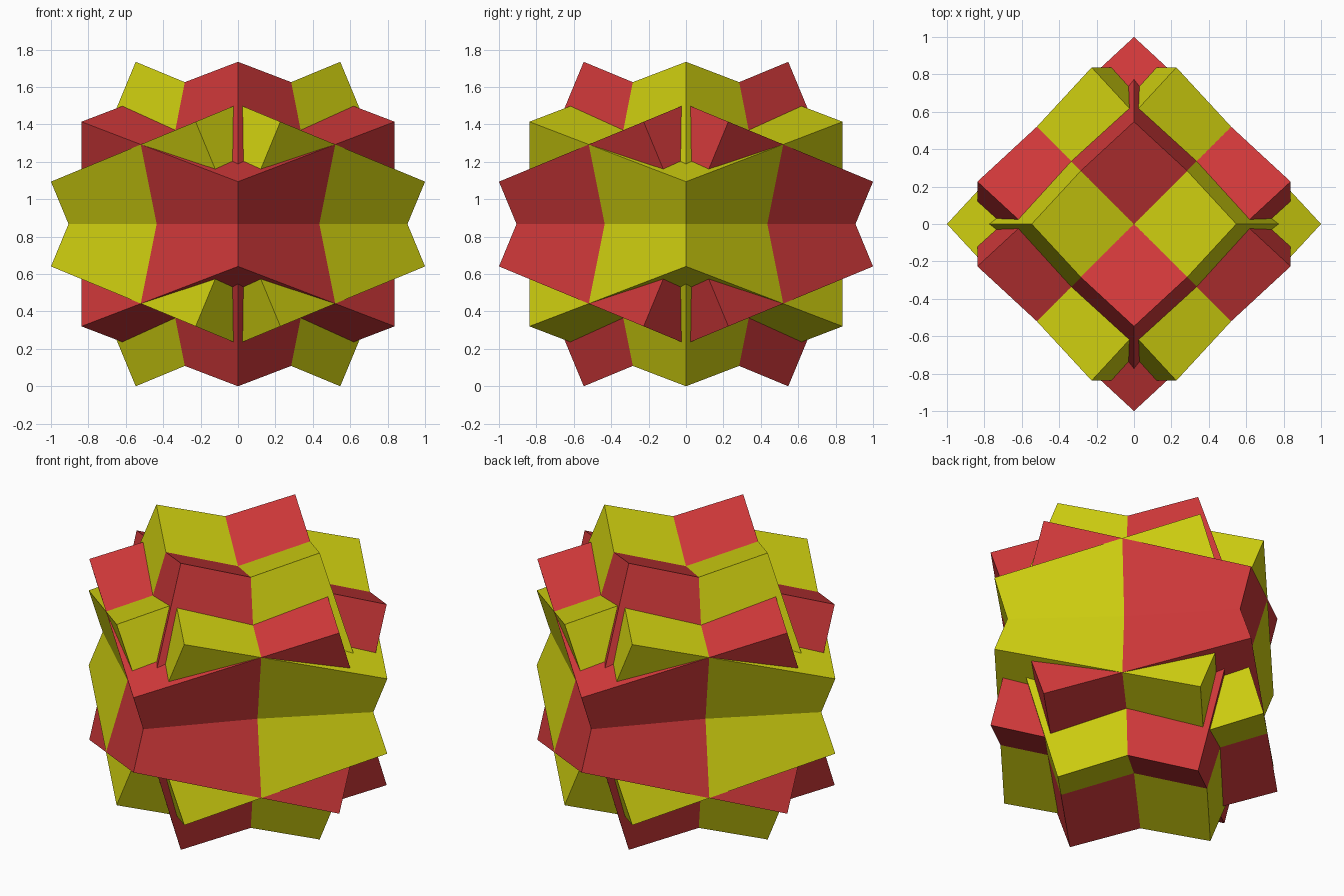
import bpy
import math
from mathutils import Matrix

if "Cube" in bpy.data.objects:
    bpy.data.objects.remove(bpy.data.objects["Cube"])

TILT = math.radians(22.5)
# Circumradius chosen so the outermost corners land at exactly 1 unit from the axis
RADIUS = 1 / math.sin(TILT + math.atan(math.sqrt(2)))
SIDE = 2 * RADIUS / math.sqrt(3)
HALF_HEIGHT = RADIUS * math.cos(math.atan(math.sqrt(2)) - TILT)


def material(name, rgb):
    mat = bpy.data.materials.new(name)
    mat.diffuse_color = (*rgb, 1)
    mat.use_nodes = True
    mat.node_tree.nodes["Principled BSDF"].inputs["Base Color"].default_value = mat.diffuse_color
    return mat


red = material("red", (0.63, 0.04, 0.042))
yellow = material("yellow", (0.63, 0.63, 0.005))


def tilted_cube(name, axis, angle, mat):
    """Cube turned 45 degrees about z, then leaned about a horizontal axis."""
    bpy.ops.mesh.primitive_cube_add(size=SIDE)
    obj = bpy.context.object
    obj.name = name
    turn = Matrix.Rotation(angle, 4, axis) @ Matrix.Rotation(math.pi / 4, 4, 'Z')
    obj.data.transform(Matrix.Translation((0, 0, HALF_HEIGHT)) @ turn)
    obj.data.materials.append(mat)


# Four interpenetrating cubes: red pair leans front/back, yellow pair left/right
tilted_cube("red_cube_front", 'X', TILT, red)
tilted_cube("red_cube_back", 'X', -TILT, red)
tilted_cube("yellow_cube_right", 'Y', TILT, yellow)
tilted_cube("yellow_cube_left", 'Y', -TILT, yellow)
